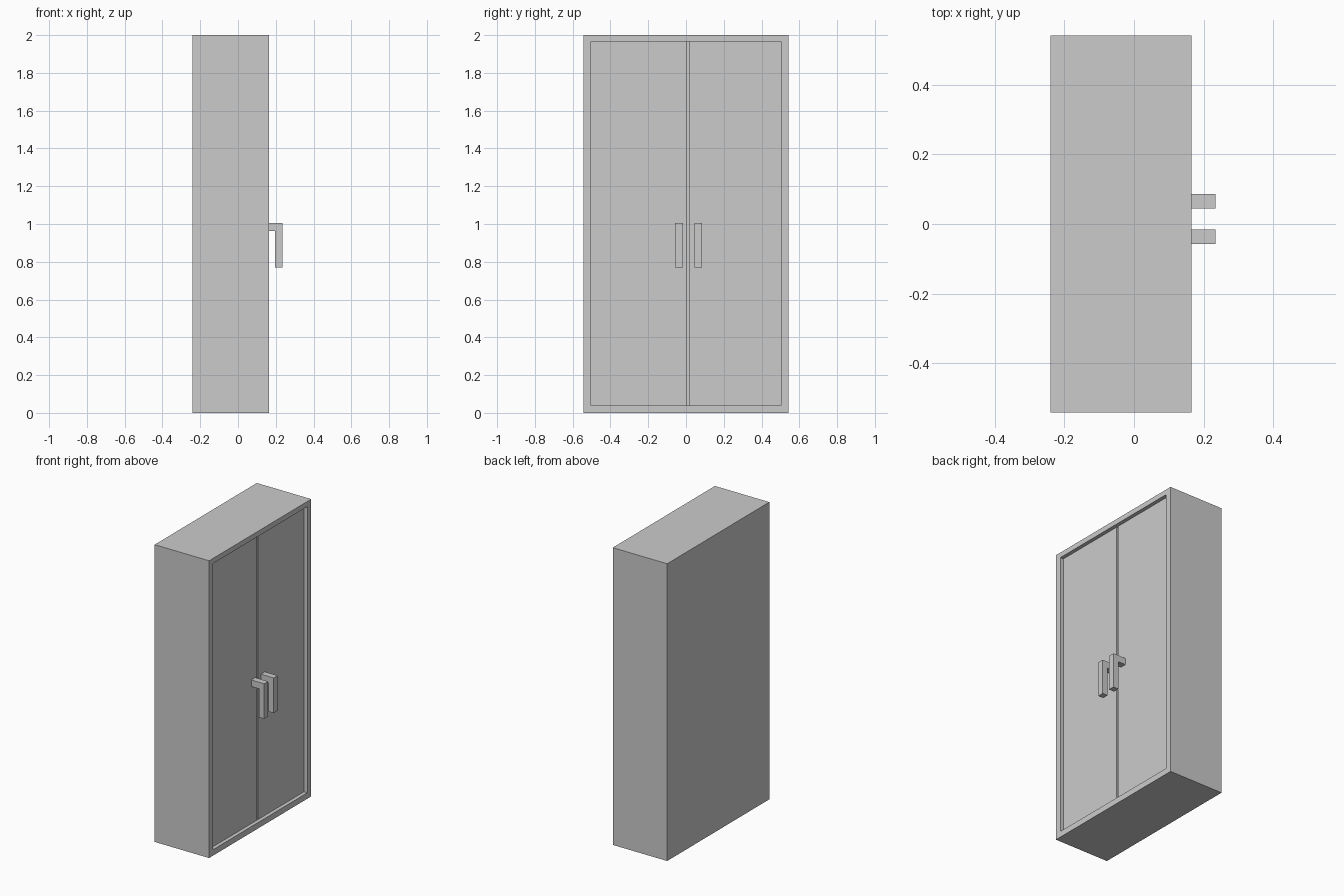
import bpy, bmesh

if "Cube" in bpy.data.objects:
    bpy.data.objects.remove(bpy.data.objects["Cube"])

BACK, FRONT = -0.24, 0.165
DOOR_FACE = 0.14
HALF_W, HALF_OPEN = 0.543, 0.502
BOTTOM, TOP = 0.04, 1.965


def finish(name, bm):
    bmesh.ops.recalc_face_normals(bm, faces=bm.faces)
    mesh = bpy.data.meshes.new(name)
    bm.to_mesh(mesh)
    bm.free()
    obj = bpy.data.objects.new(name, mesh)
    bpy.context.collection.objects.link(obj)
    return obj


def prism(profile, y0, y1):
    """Extrude an x-z profile from y0 to y1."""
    bm = bmesh.new()
    face = bm.faces.new([bm.verts.new((x, y0, z)) for x, z in profile])
    ext = bmesh.ops.extrude_face_region(bm, geom=[face])
    # The source face stays in place as the near cap
    if not face.is_valid or len(bm.faces) == len(profile) + 1:
        bm.faces.new([v for v in bm.verts if v not in ext["geom"]])
    verts = [g for g in ext["geom"] if isinstance(g, bmesh.types.BMVert)]
    bmesh.ops.translate(bm, verts=verts, vec=(0, y1 - y0, 0))
    return bm


def rect(x0, x1, z0, z1):
    return [(x0, z0), (x1, z0), (x1, z1), (x0, z1)]


# Hollow cabinet body, open on the door side
bm = prism(rect(BACK, FRONT, 0, 2), -HALF_W, HALF_W)
bmesh.ops.recalc_face_normals(bm, faces=bm.faces)
mouth = max(bm.faces, key=lambda f: f.calc_center_median().x)
bmesh.ops.inset_region(bm, faces=[mouth], thickness=0.04)
for v in mouth.verts:
    v.co.y = HALF_OPEN if v.co.y > 0 else -HALF_OPEN
    v.co.z = TOP if v.co.z > 1 else BOTTOM
inner = bmesh.ops.extrude_discrete_faces(bm, faces=[mouth])["faces"][0]
for v in inner.verts:
    v.co.x = BACK + 0.04
finish("cabinet_body", bm)

# Two recessed doors with a narrow gap, each with an L-shaped handle
handle_profile = [(DOOR_FACE, 0.962), (0.196, 0.962), (0.196, 0.77),
                  (0.235, 0.77), (0.235, 1.006), (DOOR_FACE, 1.006)]
for side, door_y, handle_y in (("left", (-HALF_OPEN, 0.003), -0.058),
                               ("right", (0.015, HALF_OPEN), 0.044)):
    finish(side + "_door",
           prism(rect(DOOR_FACE - 0.04, DOOR_FACE, BOTTOM, TOP), *door_y))
    finish(side + "_handle", prism(handle_profile, handle_y, handle_y + 0.042))
